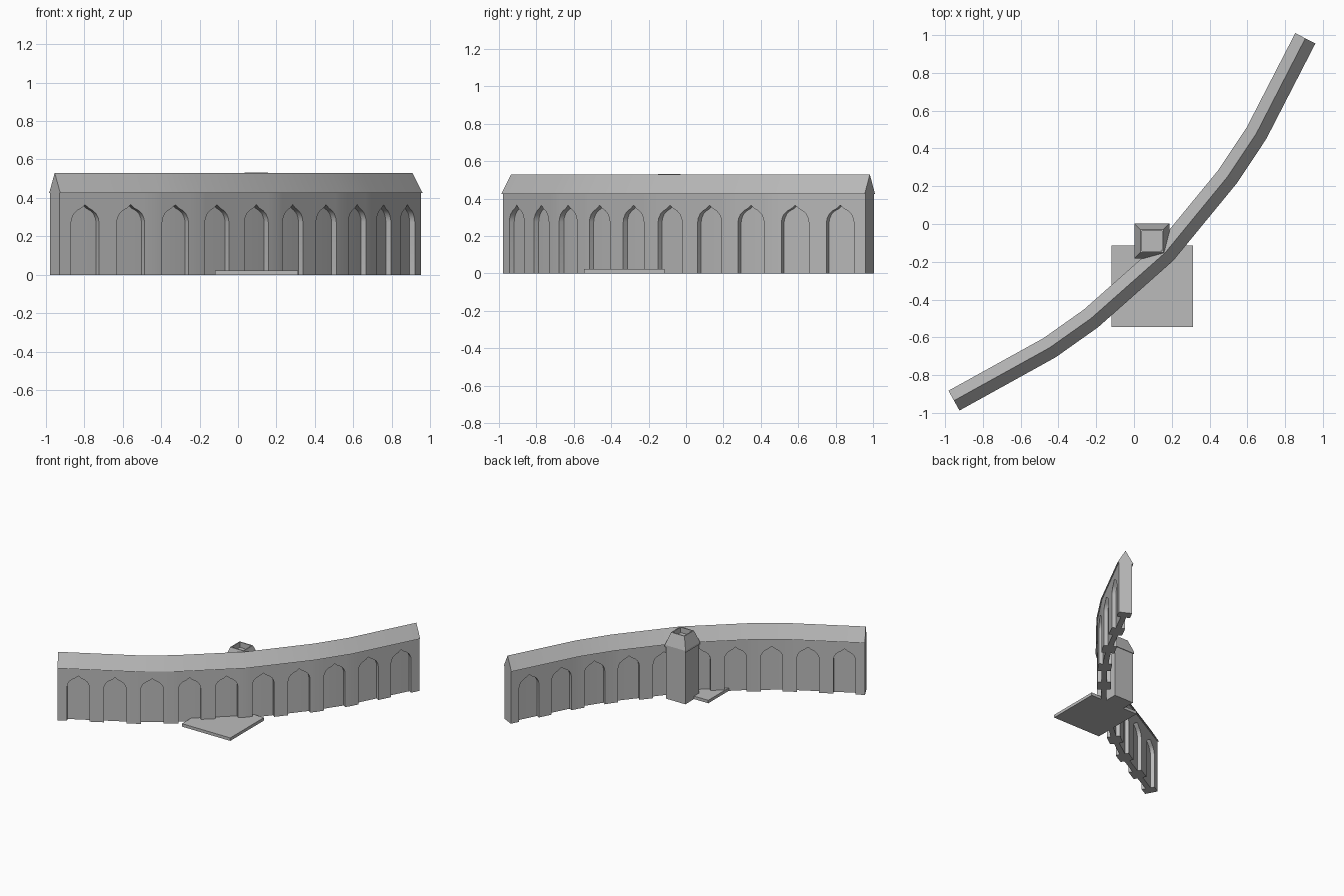
import bpy, bmesh, math
from mathutils import Vector

if "Cube" in bpy.data.objects:
    bpy.data.objects.remove(bpy.data.objects["Cube"])

stone = bpy.data.materials.new("grey stone")
stone.diffuse_color = (0.5, 0.5, 0.5, 1)
stone.use_nodes = True
stone.node_tree.nodes["Principled BSDF"].inputs["Base Color"].default_value = stone.diffuse_color

# centre line of the curved arcade
PATH = [Vector(p) for p in [(-.953, -.935), (-.447, -.655), (-.228, -.50), (.165, -.152),
                            (.495, .25), (.648, .48), (.907, .983)]]
DIRS = [(b - a).normalized() for a, b in zip(PATH, PATH[1:])]
CUM = [0.0]
for a, b in zip(PATH, PATH[1:]):
    CUM.append(CUM[-1] + (b - a).length)
LENGTH = CUM[-1]


def miter(i):
    """Sideways vector at a path corner, pointing to the outer (front) side."""
    d0, d1 = DIRS[max(i - 1, 0)], DIRS[min(i, len(DIRS) - 1)]
    t = (d0 + d1).normalized()
    return Vector((t.y, -t.x)) / t.dot(d0)


def place(s, off, z):
    """Point at distance s along the path, off to the side, at height z."""
    i = 0
    while i < len(DIRS) - 1 and s > CUM[i + 1]:
        i += 1
    f = (s - CUM[i]) / (CUM[i + 1] - CUM[i])
    p = (PATH[i] + miter(i) * off).lerp(PATH[i + 1] + miter(i + 1) * off, f)
    return Vector((p.x, p.y, z))


def finish(name, bm, smooth=False):
    bmesh.ops.remove_doubles(bm, verts=bm.verts, dist=0.0004)
    bmesh.ops.recalc_face_normals(bm, faces=bm.faces)
    me = bpy.data.meshes.new(name)
    bm.to_mesh(me)
    bm.free()
    ob = bpy.data.objects.new(name, me)
    bpy.context.collection.objects.link(ob)
    me.materials.append(stone)
    if smooth:
        bpy.ops.object.select_all(action='DESELECT')
        bpy.context.view_layer.objects.active = ob
        ob.select_set(True)
        bpy.ops.object.shade_smooth_by_angle(angle=math.radians(30))
    return ob


def sweep(name, profile):
    """Sweep a closed (offset, z) profile along the path."""
    bm = bmesh.new()
    rings = [[bm.verts.new(place(s, o, z)) for o, z in profile] for s in CUM]
    n = len(profile)
    for a, b in zip(rings, rings[1:]):
        for k in range(n):
            bm.faces.new((a[k], a[(k + 1) % n], b[(k + 1) % n], b[k]))
    bm.faces.new(rings[0])
    bm.faces.new(rings[-1])
    return finish(name, bm, True)


WALL, CORE, TOP = 0.05, 0.02, 0.425
HALF = [(.082, .275), (.078, .295), (.066, .318), (.046, .335), (.022, .347), (0, .365)]
ARCH = [(-x, z) for x, z in HALF] + HALF[-2::-1]      # pointed arch head
BAYS, MARGIN = 10, 0.152


def arcade(name, side):
    """Facing layer with ten pointed niches on one side of the wall."""
    # lower edge of the facing, as (s, z) points along the whole wall
    edge = [(0, 0)]
    for i in range(BAYS):
        c = MARGIN + i * (LENGTH - 2 * MARGIN) / (BAYS - 1)
        edge += [(c - HALF[0][0], 0)] + [(c + x, z) for x, z in ARCH] + [(c + HALF[0][0], 0)]
    edge.append((LENGTH, 0))
    # add a point wherever the wall bends under a pier
    full = [edge[0]]
    for a, b in zip(edge, edge[1:]):
        for s in CUM[1:-1]:
            if a[0] < s < b[0]:
                f = (s - a[0]) / (b[0] - a[0])
                full.append((s, a[1] + f * (b[1] - a[1])))
        full.append(b)
    bm = bmesh.new()
    outer, inner = side * WALL, side * CORE

    def quad(*pts):
        bm.faces.new([bm.verts.new(place(*p)) for p in pts])
    for (s0, z0), (s1, z1) in zip(full, full[1:]):
        quad((s0, inner, z0), (s1, inner, z1), (s1, outer, z1), (s0, outer, z0))
        if s1 - s0 > 1e-6:
            quad((s0, outer, z0), (s1, outer, z1), (s1, outer, TOP), (s0, outer, TOP))
    for s in (0, LENGTH):                              # end caps
        quad((s, inner, 0), (s, outer, 0), (s, outer, TOP), (s, inner, TOP))
    return finish(name, bm, True)


sweep("wall_core", [(-CORE, 0), (CORE, 0), (CORE, TOP), (-CORE, TOP)])
arcade("front_arches", 1)
arcade("back_arches", -1)
sweep("gable_roof", [(-.06, TOP), (.06, TOP), (0, .53)])


def stack(name, cx, cy, levels):
    """Square solid from (half width, height) levels."""
    bm = bmesh.new()
    rings = [[bm.verts.new((cx + sx * h, cy + sy * h, z))
              for sx, sy in ((-1, -1), (1, -1), (1, 1), (-1, 1))] for h, z in levels]
    for a, b in zip(rings, rings[1:]):
        for k in range(4):
            bm.faces.new((a[k], a[(k + 1) % 4], b[(k + 1) % 4], b[k]))
    bm.faces.new(rings[0])
    bm.faces.new(rings[-1])
    return finish(name, bm)


# stair tower behind the wall, with a tapered cap and sunken top
stack("tower", .095, -.09, [(.087, 0), (.087, .425)])
stack("tower_cap", .095, -.09, [(.093, .42), (.093, .435), (.06, .533), (.052, .533), (.052, .49)])
# low entrance slab in front of the wall
stack("entrance_slab", .097, -.33, [(.216, 0), (.216, .024)])
